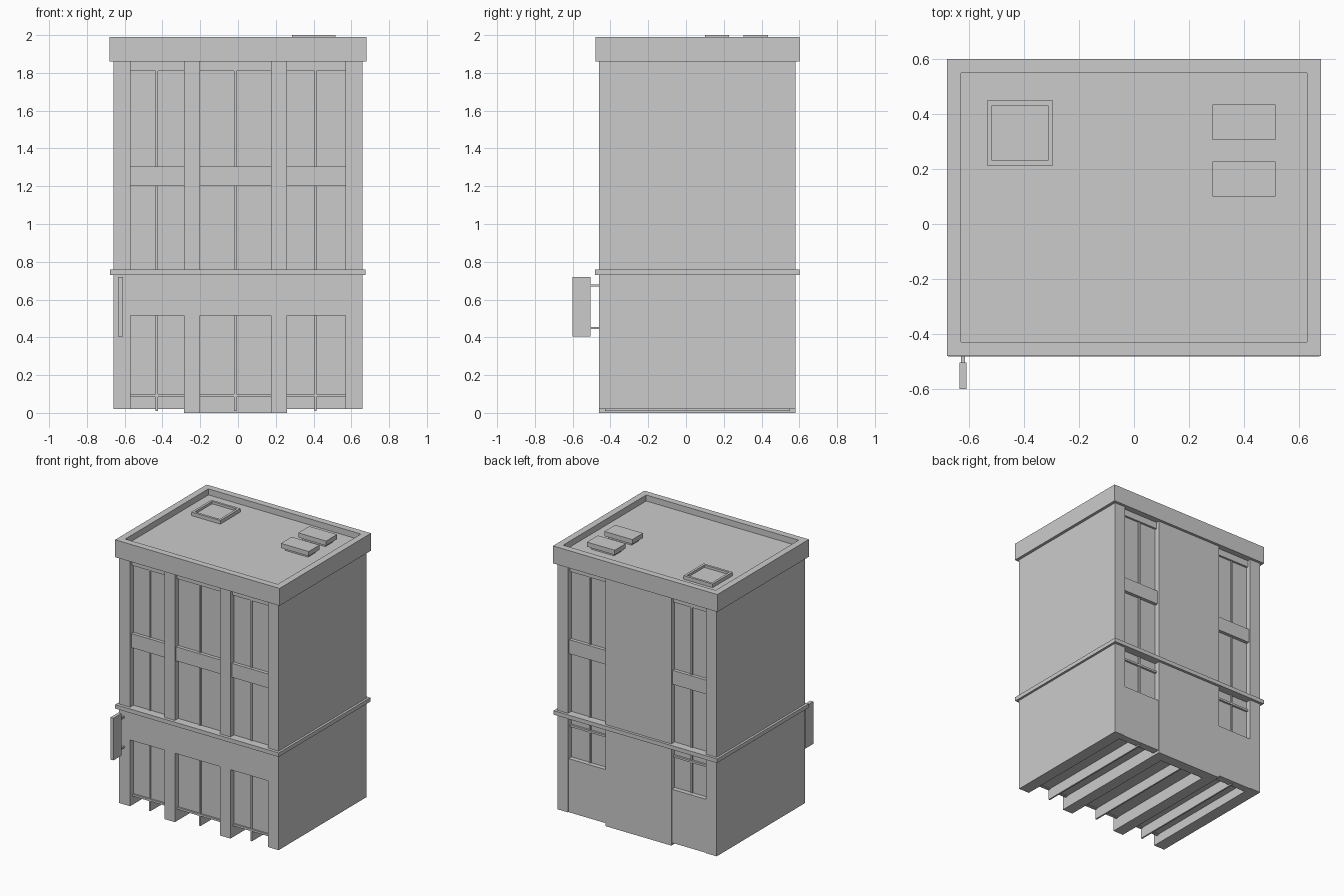
import bpy, bmesh
from mathutils import Vector

if "Cube" in bpy.data.objects:
    bpy.data.objects.remove(bpy.data.objects["Cube"])


def add_mesh(name, bm):
    mesh = bpy.data.meshes.new(name)
    bm.to_mesh(mesh)
    bm.free()
    obj = bpy.data.objects.new(name, mesh)
    bpy.context.collection.objects.link(obj)
    return obj


def cuboid(bm, x, y, z):
    verts = bmesh.ops.create_cube(bm, size=1)["verts"]
    for v in verts:
        v.co = Vector([(a + b) / 2 + c * (b - a) for (a, b), c in zip((x, y, z), v.co)])


def box(name, x, y, z):
    bm = bmesh.new()
    cuboid(bm, x, y, z)
    return add_mesh(name, bm)


def tray(name, x, y, z, rim, depth):
    """Box whose top is inset by rim and sunk by depth."""
    bm = bmesh.new()
    cuboid(bm, x, y, z)
    bm.normal_update()
    top = max(bm.faces, key=lambda f: f.calc_center_median().z)
    bmesh.ops.inset_region(bm, faces=[top], thickness=rim)
    new = bmesh.ops.extrude_face_region(bm, geom=[top])["geom"]
    bmesh.ops.delete(bm, geom=[top], context='FACES_ONLY')
    for v in new:
        if isinstance(v, bmesh.types.BMVert):
            v.co.z -= depth
    bmesh.ops.recalc_face_normals(bm, faces=bm.faces[:])
    return add_mesh(name, bm)


FRONT, BACK, ROOF = -0.46, 0.58, 1.88
BAYS = {"left": (-0.57, -0.285, -0.43),
        "middle": (-0.20, 0.175, -0.015),
        "right": (0.26, 0.57, 0.41)}

# side walls and inner piers, running the full depth
box("left_wall", (-0.66, -0.57), (FRONT, BACK), (0.02, ROOF))
box("right_wall", (0.57, 0.658), (FRONT, BACK), (0.02, ROOF))
box("left_pier", (-0.285, -0.20), (FRONT, BACK), (0, ROOF))
box("right_pier", (0.175, 0.26), (FRONT, BACK), (0, ROOF))
box("back_wall", (-0.20, 0.175), (0.5, BACK), (0, ROOF))

# window bays
for side, (a, b, m) in BAYS.items():
    back = 0.5 if side == "middle" else 0.54
    box(side + "_glazing", (a, b), (-0.42, back), (0.09, ROOF))
    box(side + "_mullion", (m - 0.006, m + 0.006), (-0.43, min(back + 0.01, 0.55)), (0.01, 1.87))
    box(side + "_bottom_rail", (a, b), (-0.432, -0.41), (0.085, 0.1))
    box(side + "_lintel", (a, b), (FRONT, -0.41), (0.515, 0.74))
    box(side + "_spandrel", (a, b), (-0.445, back + 0.025), (1.2, 1.305))
    box(side + "_header", (a, b), (-0.435, back + 0.015), (1.81, 1.87))
    if side != "middle":
        box(side + "_back_panel", (a, b), (0.52, 0.575), (0.02, 0.42))
        box(side + "_back_transom", (a, b), (0.53, 0.555), (0.65, 0.665))

# string course and cornice with sunken roof
box("string_course", (-0.677, 0.675), (-0.483, 0.6), (0.73, 0.76))
tray("cornice_roof", (-0.68, 0.68), (-0.48, 0.6), (1.86, 1.99), 0.07, 0.045)

# roof fittings
tray("roof_hatch", (-0.535, -0.295), (0.213, 0.45), (1.93, 1.972), 0.025, 0.018)
for i, (a, b) in enumerate(((0.1, 0.227), (0.305, 0.435)), 1):
    box(f"roof_unit_{i}", (0.285, 0.515), (a, b), (1.965, 2.0))
    box(f"roof_unit_base_{i}", (0.305, 0.495), (a + 0.02, b - 0.02), (1.93, 1.97))

# hanging blank sign and its brackets
box("hanging_sign", (-0.635, -0.61), (-0.6, -0.505), (0.405, 0.72))
for i, z in enumerate((0.45, 0.675), 1):
    box(f"sign_bracket_{i}", (-0.629, -0.616), (-0.51, -0.45), (z - 0.006, z + 0.006))
